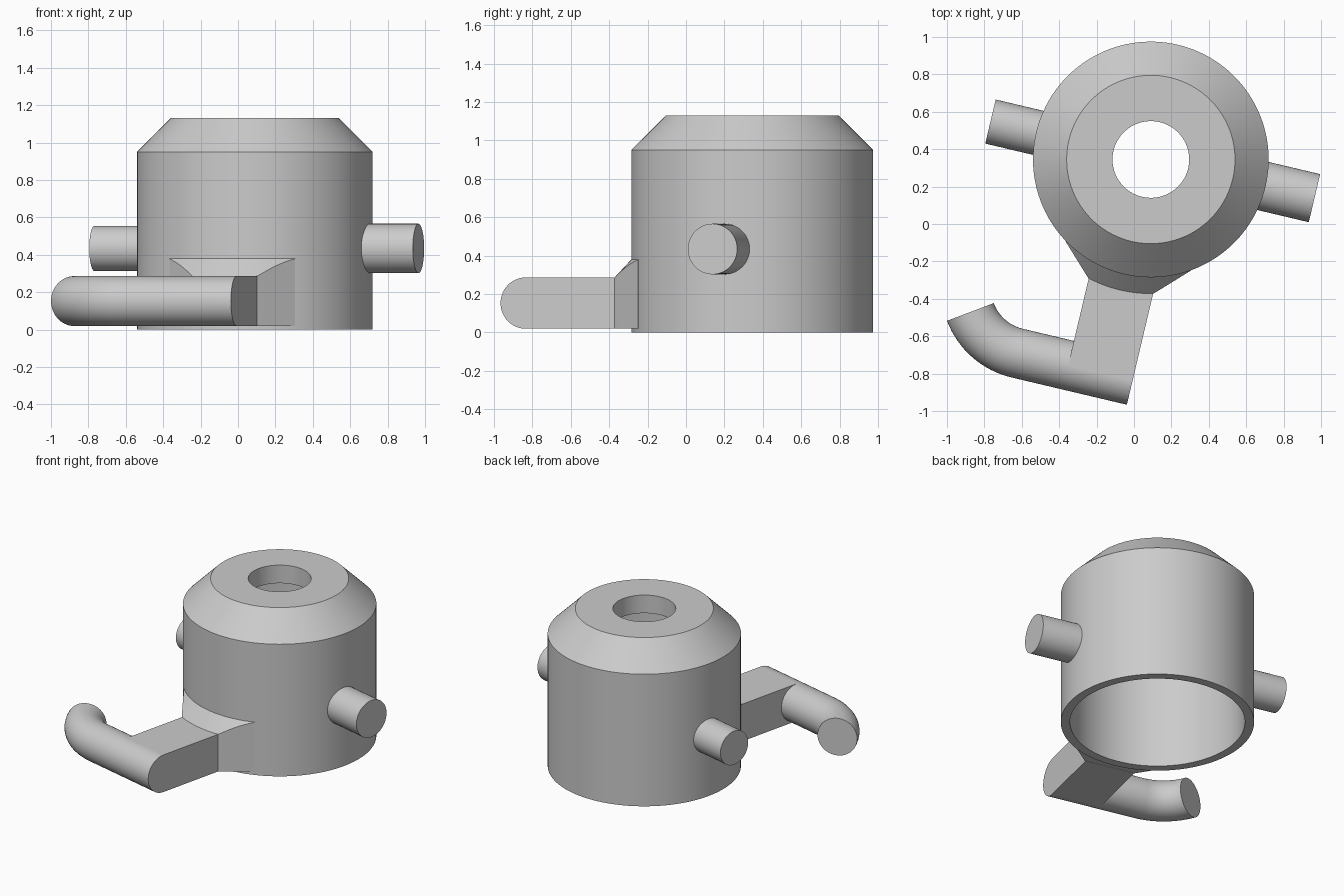
import bpy, bmesh, math
from mathutils import Matrix, Vector

if "Cube" in bpy.data.objects:
    bpy.data.objects.remove(bpy.data.objects["Cube"])

grey = bpy.data.materials.new("plain grey")
grey.diffuse_color = (0.6, 0.6, 0.6, 1)
grey.use_nodes = True
grey.node_tree.nodes["Principled BSDF"].inputs["Base Color"].default_value = grey.diffuse_color

# Everything is built around the cup axis, then turned and moved into place
PLACE = Matrix.Translation((0.09, 0.345, 0)) @ Matrix.Rotation(math.radians(-13.3), 4, 'Z')


def loft(name, rings, close_rings=False, smooth=True):
    """Skin a list of equal closed rings; cap both ends unless they close up."""
    bm = bmesh.new()
    rows = [[bm.verts.new(p) for p in ring] for ring in rings]
    n = len(rows[0])
    pairs = list(zip(rows, rows[1:] + rows[:1])) if close_rings else list(zip(rows, rows[1:]))
    for a, b in pairs:
        for i in range(n):
            j = (i + 1) % n
            bm.faces.new((a[i], a[j], b[j], b[i]))
    if not close_rings:
        bm.faces.new(rows[0])
        bm.faces.new(rows[-1])
    bmesh.ops.recalc_face_normals(bm, faces=bm.faces)
    bm.transform(PLACE)
    mesh = bpy.data.meshes.new(name)
    bm.to_mesh(mesh)
    bm.free()
    ob = bpy.data.objects.new(name, mesh)
    bpy.context.collection.objects.link(ob)
    mesh.materials.append(grey)
    if smooth:
        bpy.ops.object.select_all(action='DESELECT')
        bpy.context.view_layer.objects.active = ob
        ob.select_set(True)
        bpy.ops.object.shade_smooth_by_angle(angle=math.radians(20))
    return ob


def circle(center, direction, radius, n=48):
    """Upright circle facing a horizontal direction."""
    side = Vector((-direction[1], direction[0], 0)).normalized()
    up = Vector((0, 0, 1))
    return [Vector(center) + radius * (math.cos(t) * side + math.sin(t) * up)
            for t in (2 * math.pi * i / n for i in range(n))]


# Hollow cup with a sloped shoulder and a hole in the top
profile = [(0.57, 0), (0.63, 0), (0.63, 0.95), (0.45, 1.13), (0.205, 1.13),
           (0.205, 1.0), (0.46, 1.0), (0.57, 0.89)]
SEG = 128
loft("cup", [[(r * math.cos(t), r * math.sin(t), z) for r, z in profile]
             for t in (2 * math.pi * i / SEG for i in range(SEG))], close_rings=True)

# Side pins, ending inside the wall
for name, inner, outer, radius in (("left_pin", -0.59, -0.881, 0.121),
                                   ("right_pin", 0.59, 0.899, 0.132)):
    loft(name, [circle((u, 0, 0.434), (1, 0), radius) for u in (inner, outer)])

# Flared bracket: 45 degree cheeks and a conical top against the cup
ARM_W, BRACKET_R = 0.177, 0.718
corner = math.atan2(ARM_W, 0.697)
edge = math.radians(33.1)
angles = [corner + (edge - corner) * i / 8 for i in range(9)]
angles = ([-a for a in reversed(angles)]
          + [corner * (i / 8 - 1) for i in range(1, 16)] + angles)
sections = []
for a in angles:
    r = max(0.631, min(BRACKET_R, 0.874 / (math.sin(abs(a)) + math.cos(a))))
    top = 0.38 - (r - 0.63) * 1.08
    sections.append([(d * math.sin(a), -d * math.cos(a), z) for d, z in
                     ((0.6, 0.02), (r, 0.02), (r, top), (0.63, 0.38), (0.6, 0.38))])
loft("bracket", sections)

# Flat arm reaching out to the handle axis
HANDLE_V, HANDLE_R, Z_MID = -1.172, 0.1335, 0.1525
loft("arm", [[(-ARM_W, v, Z_MID - HANDLE_R), (ARM_W, v, Z_MID - HANDLE_R),
              (ARM_W, v, Z_MID + HANDLE_R), (-ARM_W, v, Z_MID + HANDLE_R)]
             for v in (-0.69, HANDLE_V)], smooth=False)

# Round handle: straight bar, then a bend back towards the cup
BEND_R, BEND_U, TURN = 0.355, -0.457, math.radians(56)
rings = [circle((ARM_W, HANDLE_V, Z_MID), (-1, 0), HANDLE_R)]
for i in range(17):
    t = TURN * i / 16
    rings.append(circle((BEND_U - BEND_R * math.sin(t),
                         HANDLE_V + BEND_R * (1 - math.cos(t)), Z_MID),
                        (-math.cos(t), math.sin(t)), HANDLE_R))
loft("handle", rings)
